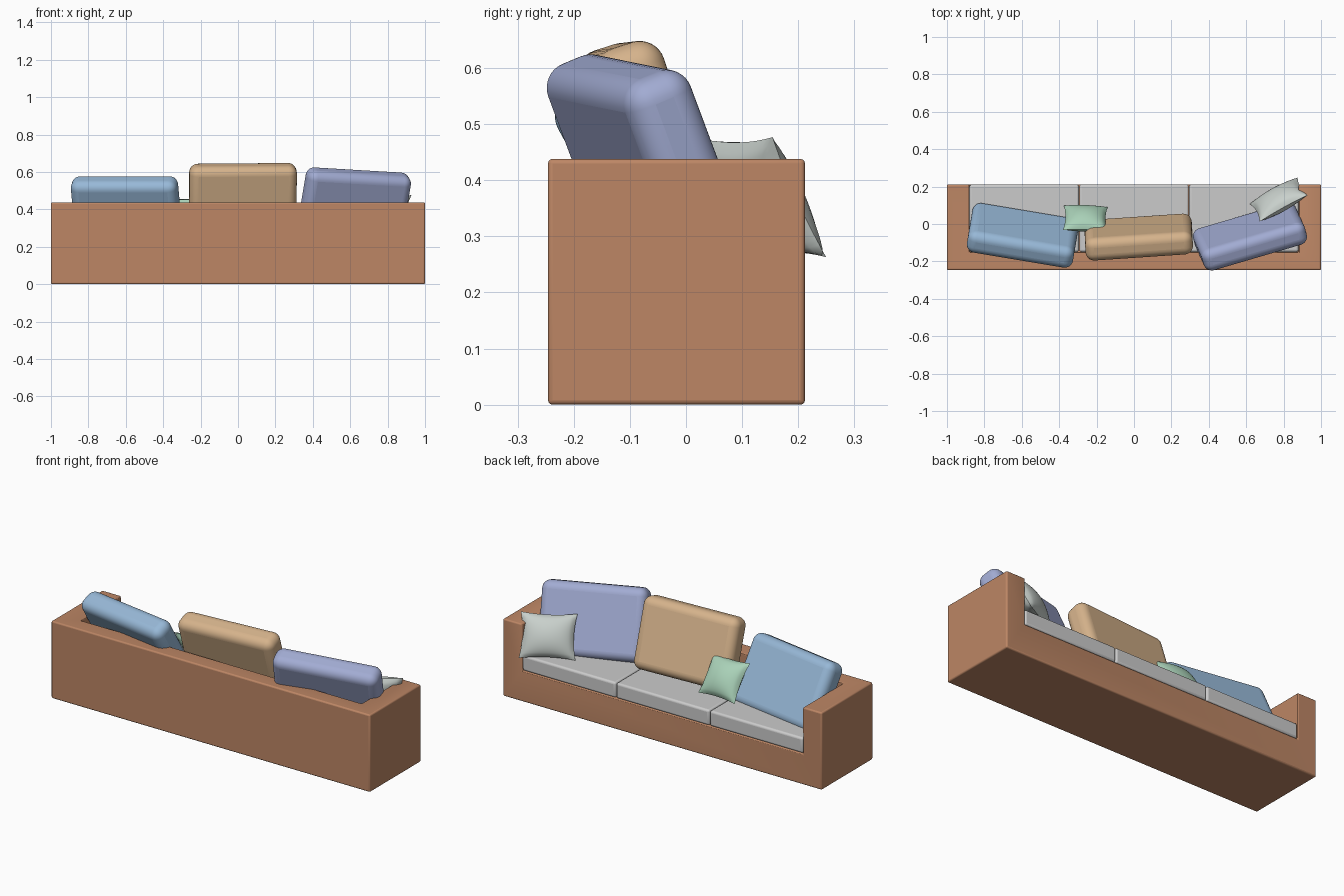
import bpy, bmesh
from math import radians

if "Cube" in bpy.data.objects:
    bpy.data.objects.remove(bpy.data.objects["Cube"])


def add_object(name, bm, color=None, loc=(0, 0, 0), tilt=0, roll=0, yaw=0):
    mesh = bpy.data.meshes.new(name)
    bmesh.ops.recalc_face_normals(bm, faces=bm.faces)
    bm.to_mesh(mesh)
    bm.free()
    ob = bpy.data.objects.new(name, mesh)
    bpy.context.collection.objects.link(ob)
    ob.location = loc
    # roll first, then lean back, then turn
    ob.rotation_mode = 'YXZ'
    ob.rotation_euler = (radians(tilt), radians(roll), radians(yaw))
    if color:
        mat = bpy.data.materials.new(name + "_material")
        mat.diffuse_color = (*color, 1)
        mat.use_nodes = True
        mat.node_tree.nodes["Principled BSDF"].inputs["Base Color"].default_value = mat.diffuse_color
        mesh.materials.append(mat)
    return ob


def box_mesh(size, center=(0, 0, 0)):
    bm = bmesh.new()
    bmesh.ops.create_cube(bm, size=1)
    bmesh.ops.scale(bm, vec=size, verts=bm.verts)
    bmesh.ops.translate(bm, vec=center, verts=bm.verts)
    return bm


def round_edges(ob, width, segments):
    bev = ob.modifiers.new("round", 'BEVEL')
    bev.width = width
    bev.segments = segments
    smooth(ob)


def smooth(ob):
    bpy.ops.object.select_all(action='DESELECT')
    ob.select_set(True)
    bpy.context.view_layer.objects.active = ob
    bpy.ops.object.shade_smooth_by_angle(angle=radians(40))


def pillow_mesh(w, h, t, pinch=0.09, n=20):
    # two domed sheets with concave outlines, welded along the seam
    bm = bmesh.new()
    for side in (1, -1):
        sheet = bmesh.ops.create_grid(bm, x_segments=n, y_segments=n, size=1)
        for v in sheet["verts"]:
            a, b = v.co.x, v.co.y
            dome = max(0, (1 - a * a) * (1 - b * b)) ** 0.55
            v.co = (a * (1 - pinch * (1 - b * b)) * w / 2,
                    side * dome * t / 2,
                    b * (1 - pinch * (1 - a * a)) * h / 2)
    bmesh.ops.remove_doubles(bm, verts=bm.verts, dist=1e-5)
    return bm


# Frame: one block with the seat well cut out
frame = add_object("sofa_frame", box_mesh((2, 0.458, 0.438), (0, -0.017, 0.219)),
                   (0.51, 0.24, 0.13))
cutter = add_object("seat_well_cutter", box_mesh((1.76, 0.6, 0.6), (0, 0.15, 0.475)))
cutter.hide_render = True
cutter.hide_viewport = True
cut = frame.modifiers.new("seat_well", 'BOOLEAN')
cut.operation = 'DIFFERENCE'
cut.solver = 'EXACT'
cut.object = cutter
round_edges(frame, 0.008, 3)

# Three seat cushions
for i in range(3):
    seat = add_object(f"seat_cushion_{i + 1}", box_mesh((0.585, 0.36, 0.087)),
                      loc=((i - 1) * 0.587, 0.031, 0.2185))
    round_edges(seat, 0.012, 4)

# Three loose back cushions: name, colour, location, tilt, roll, yaw
for name, color, loc, tilt, roll, yaw in (
        ("blue", (0.31, 0.48, 0.68), (-0.595, -0.061, 0.392), 29, 0, -9.5),
        ("tan", (0.67, 0.45, 0.26), (0.025, -0.07, 0.453), 18, -0.5, 4),
        ("violet", (0.36, 0.41, 0.65), (0.62, -0.067, 0.42), 22, 3.5, 15)):
    back = add_object(name + "_back_cushion", box_mesh((0.575, 0.128, 0.39)),
                      color, loc, tilt, roll, yaw)
    round_edges(back, 0.046, 8)

# Two pinched throw pillows
green = add_object("green_throw_pillow", pillow_mesh(0.235, 0.225, 0.1),
                   (0.4, 0.64, 0.48), (-0.26, 0.03, 0.369), 36, 0, -2)
pale = add_object("pale_throw_pillow", pillow_mesh(0.293, 0.24, 0.11),
                  (0.58, 0.63, 0.6), (0.773, 0.131, 0.37), 27, 0, 29)
smooth(green)
smooth(pale)
